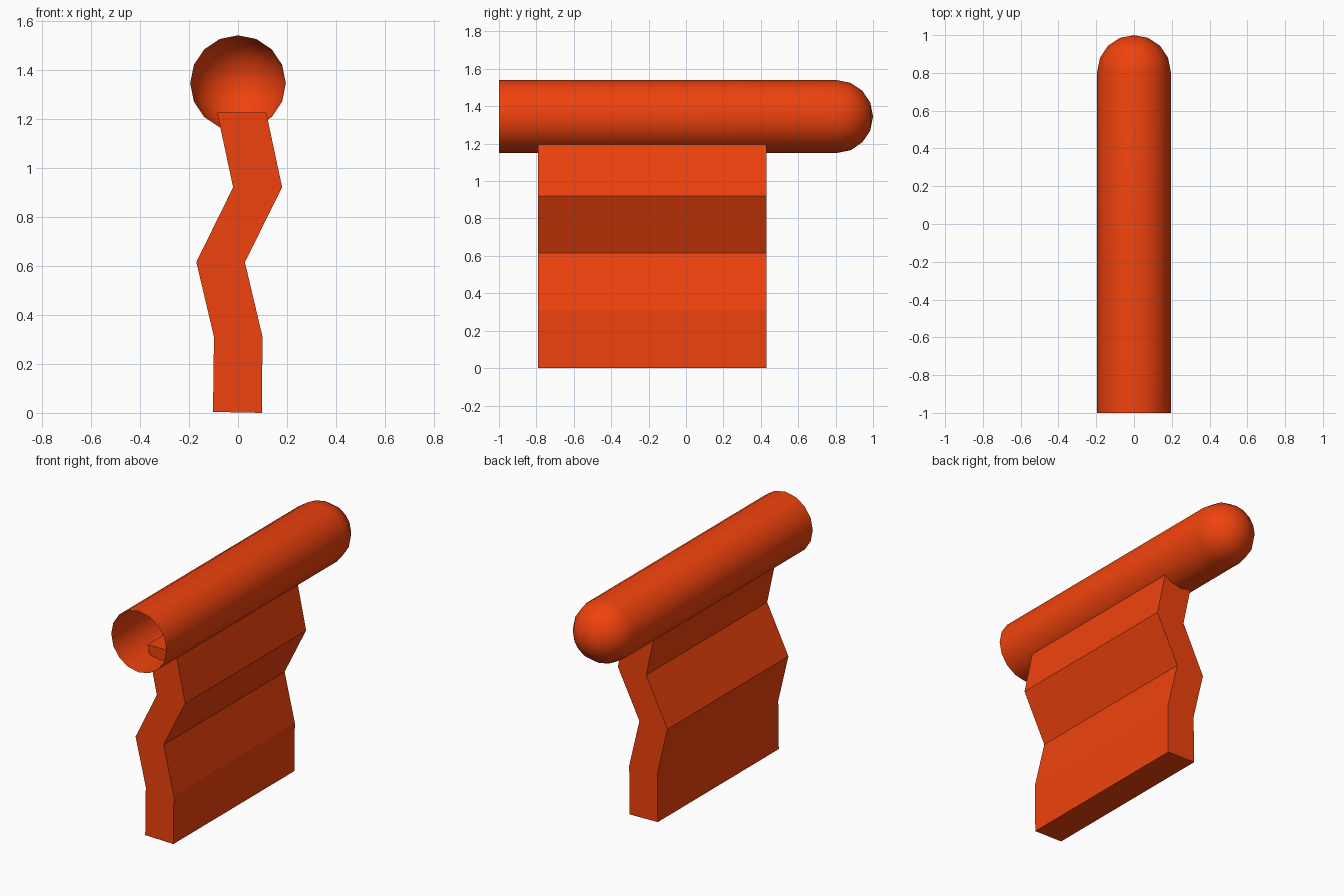
import bpy, bmesh
from math import sin, cos, pi

if "Cube" in bpy.data.objects:
    bpy.data.objects.remove(bpy.data.objects["Cube"])

mat = bpy.data.materials.new("orange")
mat.diffuse_color = (0.87, 0.055, 0.004, 1)
mat.use_nodes = True
mat.node_tree.nodes["Principled BSDF"].inputs["Base Color"].default_value = mat.diffuse_color


def make_object(name, bm):
    bmesh.ops.recalc_face_normals(bm, faces=bm.faces[:])
    mesh = bpy.data.meshes.new(name)
    bm.to_mesh(mesh)
    bm.free()
    mesh.materials.append(mat)
    obj = bpy.data.objects.new(name, mesh)
    bpy.context.collection.objects.link(obj)
    return obj


def bridge(bm, a, b):
    n = len(a)
    for i in range(n):
        bm.faces.new((a[i], a[(i + 1) % n], b[(i + 1) % n], b[i]))


# Tube: open at the front, hemispherical cap at the back
SIDES, R, CZ = 16, 0.195, 1.345
DOME_Y = 1 - R
bm = bmesh.new()
stations = [(-1, R)] + [(DOME_Y + R * sin(k * pi / 8), R * cos(k * pi / 8)) for k in range(4)]
rings = [[bm.verts.new((r * cos(2 * pi * i / SIDES), y, CZ + r * sin(2 * pi * i / SIDES)))
          for i in range(SIDES)] for y, r in stations]
for a, b in zip(rings, rings[1:]):
    bridge(bm, a, b)
tip = bm.verts.new((0, 1, CZ))
for i in range(SIDES):
    bm.faces.new((rings[-1][i], rings[-1][(i + 1) % SIDES], tip))
tube = make_object("tube", bm)
for p in tube.data.polygons:
    p.use_smooth = True

# Zigzag support: stacked cross-sections, its top sunk into the tube
bm = bmesh.new()
Y0, Y1 = -0.79, 0.43
levels = [(-0.102, 0.097, 0.004, 0.0), (-0.098, 0.10, 0.31, 0.31), (-0.17, 0.028, 0.615, 0.615),
          (-0.02, 0.18, 0.92, 0.92), (-0.085, 0.115, 1.225, 1.225)]
rings = [[bm.verts.new(c) for c in ((xl, Y0, zl), (xr, Y0, zr), (xr, Y1, zr), (xl, Y1, zl))]
         for xl, xr, zl, zr in levels]
for a, b in zip(rings, rings[1:]):
    bridge(bm, a, b)
bm.faces.new(rings[0])
bm.faces.new(rings[-1])
make_object("zigzag_support", bm)
